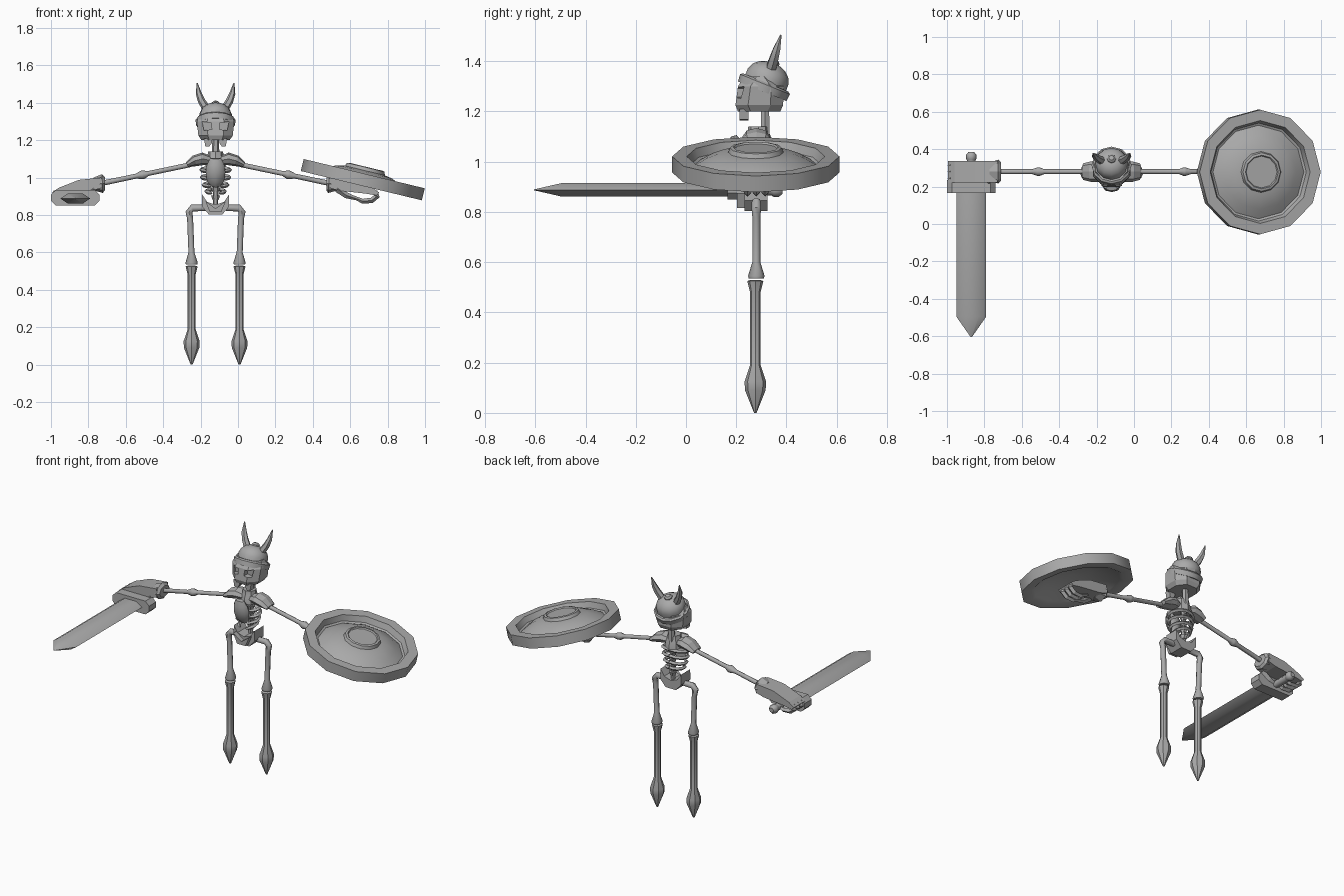
import bpy, bmesh, math
from mathutils import Vector, Matrix

if "Cube" in bpy.data.objects:
    bpy.data.objects.remove(bpy.data.objects["Cube"])

C, Y = -0.12, 0.28          # body centre line in x, body depth in y

grey = bpy.data.materials.new("plain_grey")
grey.diffuse_color = (0.4, 0.4, 0.4, 1)
grey.use_nodes = True
grey.node_tree.nodes["Principled BSDF"].inputs["Base Color"].default_value = grey.diffuse_color


def finish(name, bm, smooth=35):
    bmesh.ops.remove_doubles(bm, verts=bm.verts, dist=1e-5)
    bmesh.ops.recalc_face_normals(bm, faces=bm.faces)
    me = bpy.data.meshes.new(name)
    bm.to_mesh(me)
    bm.free()
    me.materials.append(grey)
    ob = bpy.data.objects.new(name, me)
    bpy.context.collection.objects.link(ob)
    bpy.ops.object.select_all(action='DESELECT')
    ob.select_set(True)
    bpy.context.view_layer.objects.active = ob
    if smooth:
        bpy.ops.object.shade_smooth_by_angle(angle=math.radians(smooth))
    return ob


def loft(name, rings, smooth=35):
    """Skin a list of equal rings and cap both ends."""
    bm = bmesh.new()
    vs = [[bm.verts.new(p) for p in r] for r in rings]
    n = len(vs[0])
    for a, b in zip(vs, vs[1:]):
        for i in range(n):
            bm.faces.new((a[i], a[(i + 1) % n], b[(i + 1) % n], b[i]))
    bm.faces.new(vs[0])
    bm.faces.new(vs[-1])
    return finish(name, bm, smooth)


def tube(name, pts, radii, sides=8, up=(0, 0, 1), smooth=46):
    """Swept tube; each radius is a number or a (across, up) pair."""
    pts, up, rings = [Vector(p) for p in pts], Vector(up), []
    for i, p in enumerate(pts):
        t = (pts[min(i + 1, len(pts) - 1)] - pts[max(i - 1, 0)]).normalized()
        u = t.cross(up).normalized()
        v = u.cross(t)
        r = radii[i] if isinstance(radii[i], tuple) else (radii[i], radii[i])
        rings.append([p + u * r[0] * math.cos(k * math.tau / sides)
                      + v * r[1] * math.sin(k * math.tau / sides) for k in range(sides)])
    return loft(name, rings, smooth)


def lathe(name, profile, sides, matrix, smooth=30):
    """Spin an (r, h) profile around local z."""
    bm = bmesh.new()
    vs = [[bm.verts.new((r * math.cos(k * math.tau / sides), r * math.sin(k * math.tau / sides), h))
           for k in range(sides)] for r, h in [(max(r, 1e-4), h) for r, h in profile]]
    for a, b in zip(vs, vs[1:]):
        for i in range(sides):
            bm.faces.new((a[i], a[(i + 1) % sides], b[(i + 1) % sides], b[i]))
    bm.faces.new(vs[0])
    bm.faces.new(vs[-1])
    bm.transform(matrix)
    return finish(name, bm, smooth)


def prism(name, poly, y0, y1):
    """Extrude an (x, z) outline along y."""
    return loft(name, [[(x, y, z) for x, z in poly] for y in (y0, y1)], 0)


# --- skull with cut eye sockets
rings = []
for z, yf, yb, w in [(1.20, .207, .375, .075), (1.225, .197, .387, .092),
                     (1.30, .207, .388, .10), (1.34, .232, .36, .085)]:
    half = [(.45 * w, yf), (w, yf + .05), (w, yb - .05), (.5 * w, yb)]
    rings.append([(C + x, y, z) for x, y in half] + [(C - x, y, z) for x, y in reversed(half)])
skull = loft("skull", rings, 0)
for s in (-1, 1):
    outline = [(C + s * x, z) for x, z in [(.02, 1.258), (.062, 1.252), (.072, 1.30), (.022, 1.292)]]
    cutter = prism("eye_cutter", outline, .15, .238)
    cutter.hide_render = True
    mod = skull.modifiers.new("eye", 'BOOLEAN')
    mod.object, mod.solver, mod.operation = cutter, 'EXACT', 'DIFFERENCE'
    bpy.context.view_layer.objects.active = skull
    bpy.ops.object.modifier_apply(modifier="eye")
    bpy.data.objects.remove(cutter)
    # lower teeth
    prism("jaw_tooth", [(C + s * x, z) for x, z in [(.02, 1.21), (.02, 1.185), (.035, 1.165),
                                                  (.055, 1.168), (.062, 1.21)]], .213, .248)

# --- helmet, tilted back, with knob and horns
tilt = Matrix.Translation((C, .31, 1.297)) @ Matrix.Rotation(math.radians(-22), 4, 'X')
lathe("helmet", [(.09, -.018), (.104, -.018), (.107, .012), (.097, .02), (.087, .02), (.087, .045),
                 (.077, .07), (.055, .09), (.03, .1), (0, .103)], 12, tilt)
lathe("helmet_knob", [(.024, .09), (.024, .108), (.014, .118), (0, .12)], 8, tilt)
for s in (-1, 1):
    tube("horn", [(C + s * x, y, z) for x, y, z in [(.05, .338, 1.37), (.075, .35, 1.41),
                                                   (.09, .362, 1.45), (.098, .378, 1.505)]],
         [.022, .02, .016, .003], 6, (0, 1, 0))

# --- neck and spine
tube("neck", [(C, .315, 1.10), (C, .315, 1.22)], [.021, .018], 6, (0, 1, 0))
tube("neck_collar", [(C, .288, 1.06), (C, .288, 1.10), (C, .288, 1.115), (C, .288, 1.14)],
     [.055, .05, .043, .04], 8, (0, 1, 0), 30)
tube("spine", [(C, .30, .84), (C, .30, 1.08)], [.014, .016], 6, (0, 1, 0))
for i in range(5):
    z = .88 + i * .042
    tube("vertebra", [(C, .302, z), (C, .302, z + .024)], [.016, .024], 6, (0, 1, 0), 0)

# --- ribs and breast plate
for z, w in [(1.055, .078), (1.015, .075), (.975, .065), (.94, .05)]:
    for s in (-1, 1):
        path = []
        for k in range(7):
            a = math.radians(90 - 26 * k)
            path.append((C + s * w * math.cos(a), .275 + .06 * math.sin(a), z - .004 * k))
        tube("rib", path, [.011] * 6 + [.005], 4, smooth=0)
tube("breast_plate", [(C, .228, .952), (C, .218, .98), (C, .208, 1.03), (C, .198, 1.07), (C, .19, 1.103)],
     [(.022, .012), (.045, .028), (.053, .035), (.046, .028), (.03, .012)], 8, (0, 1, 0))

# --- pelvis
right = [(.045, .87), (.072, .91), (.073, .845), (.036, .803)]
prism("pelvis", [(C, .855)] + [(C + x, z) for x, z in right]
      + [(C - x, z) for x, z in reversed(right)], .232, .325)
prism("pelvis_front", [(C - .055, .875), (C - .03, .815), (C + .03, .815), (C + .055, .875), (C, .835)], .203, .24)

for s in (-1, 1):
    def body(pts):
        return [(C + s * x, y, z) for x, y, z in pts]

    # --- shoulder pad, collar bone and arm
    tube("shoulder_pad", body([(.015, Y, 1.09), (.07, Y, 1.10), (.11, Y, 1.09), (.152, Y, 1.068)]),
         [(.03, .02), (.055, .034), (.055, .03), (.044, .014)], 8, smooth=0)
    tube("arm", body([(.13, Y, 1.07), (.36, Y, 1.022), (.385, Y, 1.016), (.395, Y, 1.014),
                      (.425, Y, 1.008), (.62, Y, .967)]),
         [.013, .013, .023, .023, .013, .014])

    # --- leg: bent thigh, shin with pointed foot
    tube("thigh", body([(.055, Y, .838), (.125, Y, .838), (.142, Y, .815), (.136, Y, .78),
                        (.129, Y, .60), (.128, Y, .545), (.128, Y, .535)]),
         [.017, .019, .019, .016, .016, .033, .03], 8, (0, 1, 0))
    tube("shin", body([(.128, Y - .004, z) for z in (.53, .525, .48, .19, .125, .09, 0)]),
         [.018, .032, .021, .021, .043, .041, .005], 8, (0, 1, 0), 30)

    # --- hand with cuff and curled fingers
    tube("wrist_cuff", body([(.592, Y, .968), (.605, Y, .968), (.65, Y, .965)]),
         [(.05, .035), (.064, .05), (.05, .035)], 8, smooth=0)
    prism("palm", [(C + s * x, z) for x, z in [(.61, 1.0), (.73, .988), (.84, .945), (.875, .92), (.86, .905),
                                              (.8, .915), (.66, .93), (.61, .945)]], .222, .338)
    for j in range(3):
        y = .245 + j * .035
        tube("finger", body([(.85, y, .925), (.862, y, .90), (.835, y, .878), (.785, y, .874), (.73, y, .9)]),
             [.016, .016, .015, .013, .007], 4, (0, 1, 0), 0)
    tube("thumb", body([(.65, .235, .94), (.70, .235, .905), (.76, .24, .885)]), [.018, .016, .008],
         4, (0, 1, 0), 0)

# --- sword
X, Z = -.87, .888
tube("sword_grip", [(X, .20, Z), (X, .35, Z)], [.022, .022])
tube("sword_pommel", [(X, .335, Z), (X, .35, Z), (X, .37, Z), (X, .385, Z)], [.02, .028, .028, .015])
prism("sword_guard", [(X + x * .129, Z + .004 + z * .042) for x, z in
                      [(-1, -.4), (-.8, -1), (.8, -1), (1, -.4), (1, .4), (.8, 1), (-.8, 1), (-1, .4)]], .165, .235)
tube("sword_blade", [(X, .2, Z), (X, -.495, Z), (X, -.605, Z)],
     [(.08, .031), (.08, .031), (.003, .002)], 6, smooth=46)

# --- shield: twelve-sided rim, dome and boss, hollow underneath
place = Matrix.Translation((.667, .278, .989)) @ Matrix.Rotation(math.radians(13.6), 4, 'Y')
lathe("shield", [(0, .064), (.085, .064), (.09, .071), (.103, .068), (.11, .05), (.15, .043), (.20, .022),
                 (.25, -.008), (.262, -.002), (.275, .033), (.333, .033), (.333, -.033), (.275, -.033),
                 (.255, -.022), (.19, .015), (.1, .04), (0, .046)], 12, place, 32)
